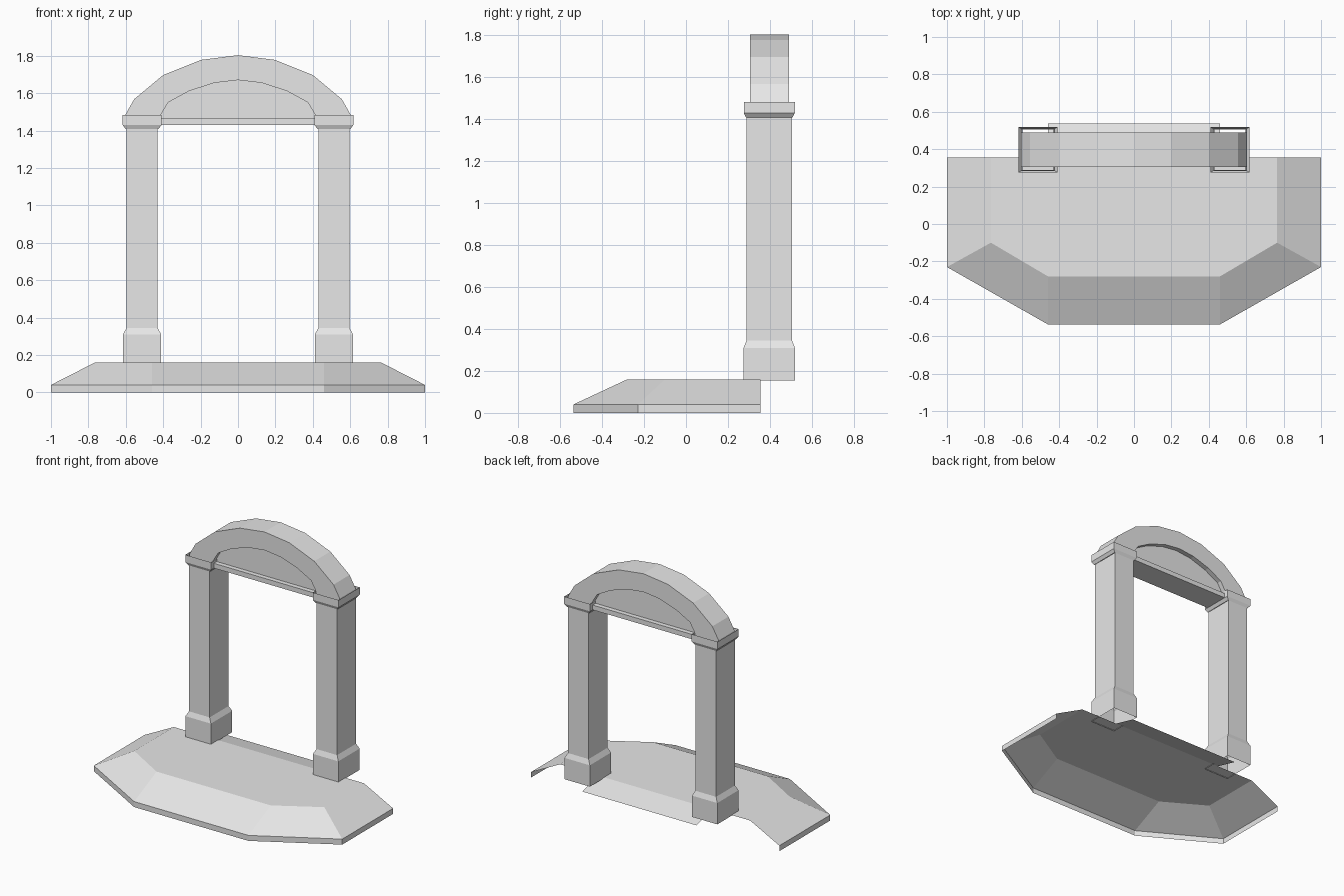
import bpy
import bmesh

if "Cube" in bpy.data.objects:
    bpy.data.objects.remove(bpy.data.objects["Cube"], do_unlink=True)

stone = bpy.data.materials.new("light_grey_stone")
GREY = (0.8, 0.8, 0.8, 1)
stone.use_nodes = True
stone.diffuse_color = GREY
stone.node_tree.nodes["Principled BSDF"].inputs["Base Color"].default_value = GREY


def finish(name, bm):
    mesh = bpy.data.meshes.new(name)
    bm.to_mesh(mesh)
    bm.free()
    mesh.materials.append(stone)
    obj = bpy.data.objects.new(name, mesh)
    bpy.context.collection.objects.link(obj)
    return obj


def loft(name, rings, closed):
    """Join rings of points with quads, leaving the ends open."""
    bm = bmesh.new()
    rows = [[bm.verts.new(p) for p in ring] for ring in rings]
    n = len(rows[0])
    for a, b in zip(rows, rows[1:]):
        for i in range(n if closed else n - 1):
            j = (i + 1) % n
            bm.faces.new((a[i], a[j], b[j], b[i]))
    return bm, rows


def rect(cx, w, d, z, cy=0.397):
    x, y = w / 2, d / 2
    return [(cx - x, cy - y, z), (cx + x, cy - y, z),
            (cx + x, cy + y, z), (cx - x, cy + y, z)]


def mirrored(half):
    """Half outline from the right end to the centre, completed on the left."""
    return half + [(-x, v) for x, v in reversed(half) if x > 0]


# Platform: open shell with a rim, sloped sides and a flat top
BACK = 0.355
outer = mirrored([(1, BACK), (1, -0.23), (0.46, -0.537)])
inner = mirrored([(0.765, BACK), (0.765, -0.1), (0.46, -0.28)])
rings = [[(x, y, 0) for x, y in outer],
         [(x, y, 0.04) for x, y in outer],
         [(x, y, 0.16) for x, y in inner]]
bm, rows = loft("platform", rings, False)
bm.faces.new(rows[-1])
bmesh.ops.recalc_face_normals(bm, faces=bm.faces)
if max(bm.faces, key=lambda f: f.calc_center_median().z).normal.z < 0:
    bmesh.ops.reverse_faces(bm, faces=bm.faces)
finish("platform", bm)

# Back ramp between the pillars
bm, _ = loft("back_ramp", [[(-0.46, BACK, 0.16), (0.46, BACK, 0.16)],
                           [(-0.46, 0.537, 0.113), (0.46, 0.537, 0.113)]], False)
bmesh.ops.reverse_faces(bm, faces=[f for f in bm.faces if f.normal.z < 0])
bm.normal_update()
if bm.faces[:][0].normal.z < 0:
    bmesh.ops.reverse_faces(bm, faces=bm.faces)
finish("back_ramp", bm)

# Pillars: hollow foot, shaft and open capital
for side, cx in (("left", 0.513), ("right", -0.513)):
    bm, _ = loft("pillar", [rect(cx, 0.205, 0.245, 0.155),
                            rect(cx, 0.205, 0.245, 0.31),
                            rect(cx, 0.166, 0.217, 0.345),
                            rect(cx, 0.166, 0.217, 1.41)], True)
    finish(side + "_pillar", bm)
    bm, _ = loft("capital", [rect(cx, 0.175, 0.222, 1.408),
                             rect(cx, 0.208, 0.243, 1.43),
                             rect(cx, 0.208, 0.243, 1.483)], True)
    finish(side + "_capital", bm)


def prism(name, polygons, y0, y1):
    """Extrude a set of joined polygons in the xz plane from y0 to y1."""
    bm = bmesh.new()
    for poly in polygons:
        bm.faces.new([bm.verts.new((x, y0, z)) for x, z in poly])
    bmesh.ops.remove_doubles(bm, verts=bm.verts, dist=0.0001)
    new = bmesh.ops.extrude_face_region(bm, geom=bm.faces[:], use_keep_orig=True)
    verts = [g for g in new["geom"] if isinstance(g, bmesh.types.BMVert)]
    bmesh.ops.translate(bm, verts=verts, vec=(0, y1 - y0, 0))
    bmesh.ops.recalc_face_normals(bm, faces=bm.faces)
    return finish(name, bm)


# Arch band, recessed panel and lintel beam
top = mirrored([(0.605, 1.44), (0.605, 1.48), (0.555, 1.568),
                (0.4, 1.697), (0.198, 1.778), (0, 1.803)])
under = mirrored([(0.415, 1.44), (0.415, 1.48), (0.374, 1.55),
                  (0.262, 1.611), (0.128, 1.655), (0, 1.67)])
quads = [(top[i], top[i + 1], under[i + 1], under[i]) for i in range(len(top) - 1)]
prism("arch", quads, 0.305, 0.49)
prism("arch_panel", [under], 0.34, 0.455)
prism("lintel", [[(-0.43, 1.43), (0.43, 1.43), (0.43, 1.465), (-0.43, 1.465)]],
      0.306, 0.489)
